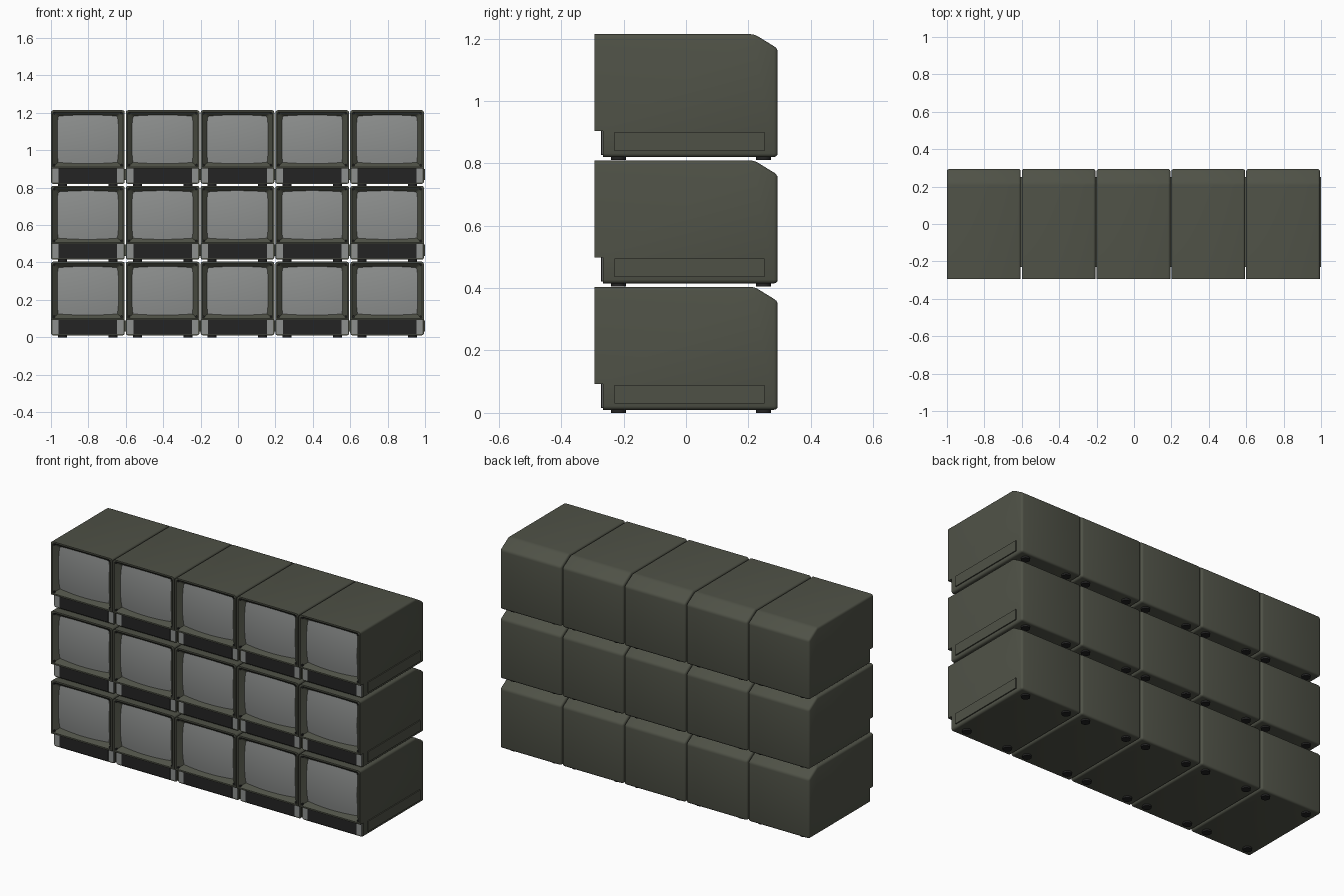
import bpy, bmesh, math
from mathutils import Matrix

if "Cube" in bpy.data.objects:
    bpy.data.objects.remove(bpy.data.objects["Cube"])

W, PX, PZ = 0.394, 0.4, 0.405      # unit width and grid pitch
H = W / 2


def mat(name, col):
    m = bpy.data.materials.new(name)
    m.diffuse_color = (*col, 1)
    m.use_nodes = True
    m.node_tree.nodes["Principled BSDF"].inputs["Base Color"].default_value = m.diffuse_color
    return m


OLIVE = mat("olive casing", (0.078, 0.083, 0.062))
GREY = mat("screen grey", (0.27, 0.28, 0.275))
BLACK = mat("black plastic", (0.017, 0.017, 0.017))


def finish(bm, name, mats, angle=32):
    me = bpy.data.meshes.new(name)
    bm.to_mesh(me)
    bm.free()
    for m in mats:
        me.materials.append(m)
    me.shade_smooth()
    me.set_sharp_from_angle(angle=math.radians(angle))
    return me


def box(bm, x0, x1, y0, y1, z0, z1):
    m = Matrix.Translation(((x0 + x1) / 2, (y0 + y1) / 2, (z0 + z1) / 2)) \
        @ Matrix.Diagonal((x1 - x0, y1 - y0, z1 - z0, 1))
    bmesh.ops.create_cube(bm, size=1, matrix=m)


def disc(bm, r, d, m, n=12):
    bmesh.ops.create_cone(bm, cap_ends=True, segments=n, radius1=r, radius2=r, depth=d, matrix=m)


def casing():
    # side profile swept across the width
    prof = [(-0.295, 0.404), (0.218, 0.404), (0.293, 0.358), (0.293, 0.01),
            (-0.267, 0.01), (-0.267, 0.093), (-0.295, 0.093)]
    bm = bmesh.new()
    f = bm.faces.new([bm.verts.new((-H, y, z)) for y, z in prof])
    r = bmesh.ops.extrude_face_region(bm, geom=[f])
    bmesh.ops.translate(bm, vec=(W, 0, 0), verts=[v for v in r["geom"] if isinstance(v, bmesh.types.BMVert)])
    bmesh.ops.recalc_face_normals(bm, faces=bm.faces[:])

    # round the long edges, and everything at the back
    def rounded(e):
        a, b = (v.co for v in e.verts)
        if abs(a.x - b.x) > 0.1:
            return a.y > 0.1
        return max(a.y, b.y) > 0
    bmesh.ops.bevel(bm, geom=[e for e in bm.edges if rounded(e)], offset=0.012,
                    segments=3, profile=0.5, affect='EDGES')
    # bezel: narrow rim, then a sloped inner frame down to the screen
    front = min((f for f in bm.faces if f.normal.y < -0.9), key=lambda f: f.calc_center_median().y)
    for w, h, y in ((0.376, 0.294, -0.295), (0.314, 0.245, -0.266)):
        xs = [v.co.x for v in front.verts]
        zs = [v.co.z for v in front.verts]
        sx, sz, cz = w / (max(xs) - min(xs)), h / (max(zs) - min(zs)), (max(zs) + min(zs)) / 2
        r = bmesh.ops.extrude_discrete_faces(bm, faces=[front])
        front = r["faces"][0]
        for v in front.verts:
            v.co = (v.co.x * sx, y, cz + (v.co.z - cz) * sz)
    front.material_index = 1
    return finish(bm, "casing", [OLIVE, GREY])


def screen():
    # gently domed tube face whose rim sinks into the bezel
    bm = bmesh.new()
    bmesh.ops.create_grid(bm, x_segments=14, y_segments=10, size=1)
    for v in bm.verts:
        u, t = v.co.x, v.co.y
        v.co = (u * 0.163, -0.284 + 0.009 * u * u + 0.009 * t * t, 0.2485 + t * 0.13)
    for f in bm.faces:
        f.normal_update()
        if f.normal.y > 0:
            f.normal_flip()
    return finish(bm, "screen", [GREY])


def lower_trim():
    bm = bmesh.new()
    box(bm, -H + 0.007, H - 0.007, -0.271, -0.264, 0.018, 0.094)
    return finish(bm, "lower_trim", [GREY])


def control_panel():
    bm = bmesh.new()
    box(bm, -0.157, 0.157, -0.274, -0.266, 0.016, 0.094)
    return finish(bm, "control_panel", [BLACK])


def side_panel():
    bm = bmesh.new()
    box(bm, H - 0.005, H + 0.006, -0.23, 0.25, 0.03, 0.09)
    return finish(bm, "side_panel", [OLIVE])


def feet():
    bm = bmesh.new()
    for x in (-0.135, 0.135):
        for y in (-0.218, 0.248):
            disc(bm, 0.024, 0.013, Matrix.Translation((x, y, 0.0065)), 16)
    return finish(bm, "feet", [BLACK])


def screws():
    bm = bmesh.new()
    for x in (-0.18, 0.18):
        for z in (0.11, 0.388):
            disc(bm, 0.006, 0.012, Matrix.Translation((x, -0.287, z)) @ Matrix.Rotation(math.pi / 2, 4, 'X'), 8)
    return finish(bm, "bezel_screws", [BLACK])


# wall of monitors: five columns, three rows sharing the same meshes
for me in (casing(), screen(), lower_trim(), control_panel(), side_panel(), feet(), screws()):
    for row in range(3):
        for col in range(5):
            ob = bpy.data.objects.new(f"{me.name}_{row}_{col}", me)
            ob.location = (-1 + H + col * PX, 0.001, row * PZ)
            bpy.context.collection.objects.link(ob)
